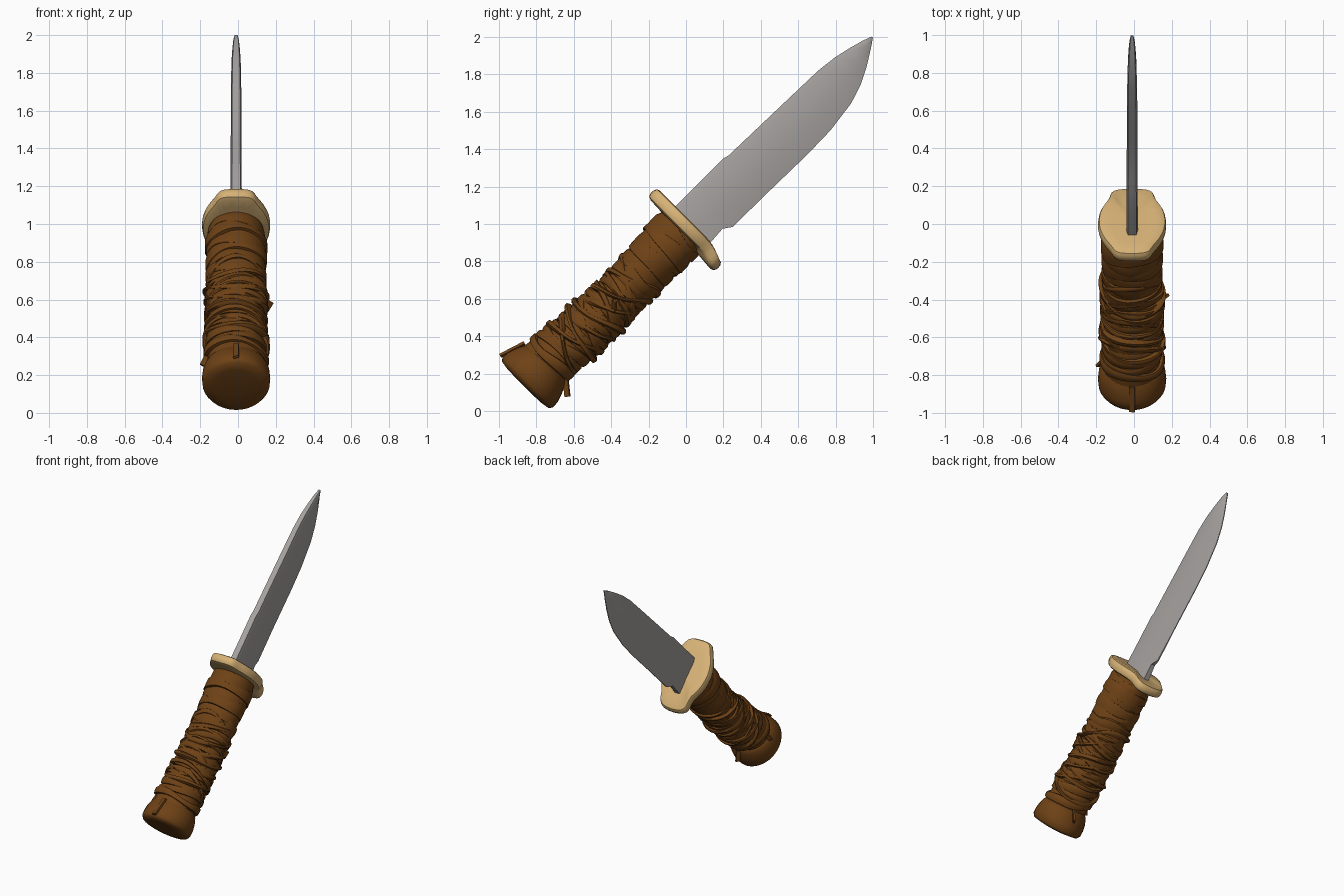
import bpy, bmesh, math, random
from mathutils import Matrix, Vector

random.seed(4)
if "Cube" in bpy.data.objects:
    bpy.data.objects.remove(bpy.data.objects["Cube"])

# Parts are built upright (blade along z, cutting edge at +y), then tilted back
TILT = Matrix.Translation((-0.01, 0, 1)) @ Matrix.Rotation(-math.pi / 4, 4, 'X')


def material(name, color):
    m = bpy.data.materials.new(name)
    m.use_nodes = True
    m.diffuse_color = color
    bsdf = next(n for n in m.node_tree.nodes if n.type == 'BSDF_PRINCIPLED')
    bsdf.inputs["Base Color"].default_value = color
    bsdf.inputs["Roughness"].default_value = 0.6
    return m


steel = material("steel", (0.38, 0.36, 0.35, 1))
tan = material("tan_guard", (0.67, 0.44, 0.18, 1))
leather = material("brown_leather", (0.155, 0.054, 0.008, 1))


def loft(bm, rings, closed=False):
    """Skin a list of point rings; cap the ends, or join last to first."""
    loops = [[bm.verts.new(p) for p in ring] for ring in rings]
    pairs = list(zip(loops, loops[1:]))
    if closed:
        pairs.append((loops[-1], loops[0]))
    else:
        bm.faces.new(loops[0])
        bm.faces.new(loops[-1])
    for a, b in pairs:
        n = len(a)
        for i in range(n):
            j = (i + 1) % n
            bm.faces.new((a[i], a[j], b[j], b[i]))


def finish(bm, name, mat, angle=35, subdiv=0):
    bmesh.ops.recalc_face_normals(bm, faces=bm.faces)
    me = bpy.data.meshes.new(name)
    bm.to_mesh(me)
    bm.free()
    me.transform(TILT)
    me.materials.append(mat)
    for p in me.polygons:
        p.use_smooth = True
    me.set_sharp_from_angle(angle=math.radians(angle))
    ob = bpy.data.objects.new(name, me)
    bpy.context.collection.objects.link(ob)
    if subdiv:
        mod = ob.modifiers.new("soften", 'SUBSURF')
        mod.levels = mod.render_levels = subdiv
    return ob


def oval(z, rx, ry, cy, sides=32):
    return [(rx * math.cos(2 * math.pi * i / sides),
             cy + ry * math.sin(2 * math.pi * i / sides), z) for i in range(sides)]


# Blade: height, spine, edge, half thickness, edge half thickness
STATIONS = [(0.0, -0.107, 0.164, 0.03, 0.02), (0.12, -0.107, 0.156, 0.03, 0.016),
            (0.165, -0.106, 0.187, 0.03, 0.006), (0.39, -0.106, 0.19, 0.029, 0.003),
            (0.42, -0.098, 0.19, 0.029, 0.003), (0.72, -0.09, 0.196, 0.028, 0.003),
            (0.9, -0.085, 0.192, 0.028, 0.003), (1.08, -0.08, 0.168, 0.026, 0.003),
            (1.19, -0.067, 0.132, 0.024, 0.003), (1.28, -0.047, 0.086, 0.02, 0.003),
            (1.36, -0.025, 0.036, 0.015, 0.003), (1.41, -0.006, 0.002, 0.008, 0.002)]
bm = bmesh.new()
rings = []
for z, spine, edge, h, e in STATIONS:
    w = edge - spine
    side = [(h * 0.75, spine), (h, spine + 0.12 * w), (h * 0.9, spine + 0.62 * w), (e, edge)]
    rings.append([(x, y, z) for x, y in side] + [(-x, y, z) for x, y in reversed(side)])
loft(bm, rings)
finish(bm, "blade", steel, 30)

# Guard: rounded plate with a tab at each end
HALF = [(0.05, -0.252), (0.095, -0.24), (0.112, -0.19), (0.15, -0.14), (0.18, -0.06),
        (0.184, 0.02), (0.168, 0.11), (0.122, 0.175), (0.118, 0.225), (0.105, 0.27),
        (0.05, 0.29)]
outline = HALF + [(-x, y) for x, y in reversed(HALF)]
bm = bmesh.new()
loft(bm, [[(x * k, y * k, z - 0.35 * max(0, y - 0.19)) for x, y in outline]
          for z, k in ((-0.046, 0.86), (-0.042, 0.97), (-0.008, 1.01), (0.026, 0.97), (0.03, 0.86))])
finish(bm, "guard", tan, 60, 1)

# Handle core: height, radius in x, radius in y, centre in y
CORE = [(-1.08, 0.155, 0.145, -0.01), (-0.95, 0.15, 0.135, 0.0), (-0.77, 0.15, 0.135, 0.018),
        (-0.5, 0.147, 0.124, 0.022), (-0.3, 0.147, 0.136, 0.015), (-0.15, 0.15, 0.146, 0.01),
        (-0.03, 0.14, 0.146, 0.01)]


def core_at(z):
    z = min(max(z, CORE[0][0]), CORE[-1][0])
    for a, b in zip(CORE, CORE[1:]):
        if z <= b[0]:
            f = (z - a[0]) / (b[0] - a[0])
            return [p + (q - p) * f for p, q in zip(a[1:], b[1:])]


bm = bmesh.new()
levels = 40
rings = []
for i in range(levels + 1):
    z = CORE[0][0] + (CORE[-1][0] - CORE[0][0]) * i / levels
    rx, ry, cy = core_at(z)
    puff = random.uniform(-0.004, 0.004)
    rings.append(oval(z, rx + puff, ry + puff, cy))
loft(bm, rings)
finish(bm, "handle_core", leather, 50)

# Pommel: flared butt with softened rim
bm = bmesh.new()
loft(bm, [oval(z, rx, ry, 0.0) for z, rx, ry in (
    (-1.04, 0.14, 0.13), (-1.07, 0.165, 0.152), (-1.11, 0.177, 0.172), (-1.155, 0.181, 0.188),
    (-1.195, 0.178, 0.19), (-1.214, 0.165, 0.178), (-1.222, 0.12, 0.13), (-1.225, 0.05, 0.05))])
finish(bm, "pommel", leather, 60)


def band(bm, z0, width, thick, tilt, phase, steps=40):
    """A flat strip wound once round the handle, tilted and slightly wavy."""
    rings = []
    wob = random.uniform(0, 6)
    lean = random.uniform(-0.006, 0.006)
    for i in range(steps):
        a = 2 * math.pi * i / steps
        z = z0 + tilt * math.cos(a - phase) + 0.006 * math.sin(3 * a + wob)
        w = width * (1 + 0.25 * math.sin(2 * a + wob))
        t = thick * (1 + 0.3 * math.sin(2 * a + 2 * wob))
        rx, ry, cy = core_at(z)
        section = [(-0.5, -0.01), (-0.45, t * 0.7 - lean), (-0.15, t), (0.2, t),
                   (0.45, t * 0.7 + lean), (0.5, -0.01)]
        rings.append([((rx + d) * math.cos(a), cy + (ry + d) * math.sin(a), z + u * w)
                      for u, d in section])
    loft(bm, rings, closed=True)


# Upper wrap: broad, nearly level turns
bm = bmesh.new()
for i in range(6):
    band(bm, -0.09 - 0.062 * i, 0.085, 0.009 + 0.004 * (i % 2),
         random.uniform(0.004, 0.018), random.uniform(0, 6))
finish(bm, "upper_wrap", leather, 40)

# Lower wrap: tight turns
bm = bmesh.new()
for i in range(13):
    band(bm, -0.44 - 0.047 * i, 0.05, random.uniform(0.01, 0.02),
         random.uniform(0.005, 0.025), random.uniform(0, 6))
finish(bm, "lower_wrap", leather, 40)

# Crossed wrap: narrow strips crossing diagonally on the sides
bm = bmesh.new()
for i in range(12):
    band(bm, -0.42 - 0.043 * i, 0.032, random.uniform(0.016, 0.028),
         random.uniform(0.04, 0.1), math.pi / 2 + math.pi * (i % 2) + random.uniform(-0.5, 0.5))
finish(bm, "crossed_wrap", leather, 40)


def strip_end(name, start, end, width=0.015):
    """A short loose end of leather."""
    a, b = Vector(start), Vector(end)
    axis = (b - a).normalized()
    u = axis.cross(Vector((axis.y, axis.z, axis.x))).normalized() * width
    v = axis.cross(u).normalized() * 0.007
    bm = bmesh.new()
    loft(bm, [[p + u + v, p - u + v, p - u - v, p + u - v] for p in (a, b)])
    finish(bm, name, leather)


# Loose strip ends
strip_end("loose_end_top", (0, -0.16, -1.06), (0, -0.204, -1.2))
strip_end("loose_end_bottom", (0.02, 0.13, -1.04), (0.02, 0.205, -1.1))
strip_end("loose_end_left", (0.15, 0.06, -0.6), (0.185, 0.02, -0.56))
strip_end("loose_end_right", (-0.15, -0.02, -1.0), (-0.178, 0.0, -1.06))
